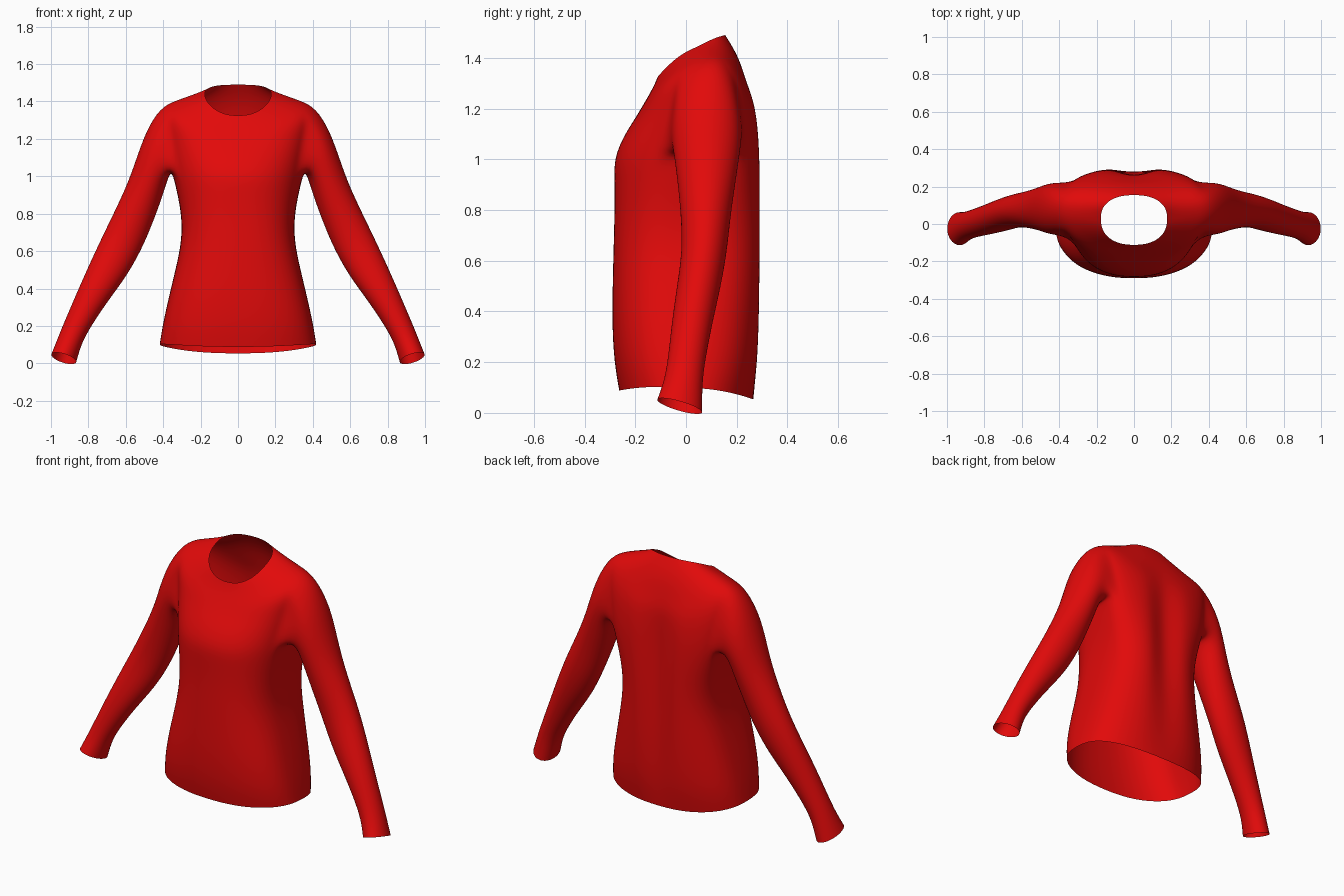
import bpy, bmesh, math
from mathutils import Vector

# Torso rings: half width, front y, back y, side y, front z, side z, back z,
# front and back roundness, spine dip
RINGS = [
    (.420, -.264, .266, .00, .088, .100, .053, .76, .78, .000),
    (.405, -.284, .290, .00, .200, .200, .190, .68, .70, .012),
    (.372, -.292, .300, .00, .350, .350, .350, .65, .66, .022),
    (.335, -.290, .306, .01, .500, .500, .500, .65, .62, .032),
    (.300, -.286, .310, .02, .660, .660, .660, .65, .58, .042),
    (.303, -.282, .310, .03, .800, .800, .800, .68, .54, .046),
    (.330, -.284, .306, .06, .920, .930, .930, .75, .50, .046),
    (.354, -.284, .300, .08, 1.005, 1.03, 1.05, .86, .48, .042),  # armpit
    (.374, -.248, .292, .085, 1.09, 1.13, 1.14, .93, .52, .034),
    (.397, -.202, .277, .09, 1.16, 1.25, 1.22, .96, .60, .020),
    (.418, -.166, .248, .085, 1.22, 1.368, 1.29, 1.0, .80, .007),  # shoulder
    (.335, -.140, .220, .065, 1.265, 1.400, 1.37, 1.0, .95, .000),
    (.250, -.122, .190, .045, 1.30, 1.422, 1.435, .95, .95, .000),
    (.178, -.112, .155, .030, 1.325, 1.438, 1.49, .85, .85, .000),  # neckline
]
ARMPIT, SHOULDER, HALF, ARM = 7, 10, 10, 3

# Sleeve rings: inner x, inner z, outer x, outer z, centre y, half depth
SLEEVE = [
    (.372, 1.00, .500, 1.23, .082, .142),
    (.405, .890, .572, 1.00, .082, .118),
    (.460, .740, .648, .835, .078, .098),
    (.520, .600, .724, .680, .074, .088),
    (.600, .460, .794, .530, .050, .086),
    (.695, .335, .856, .390, .025, .080),
    (.782, .205, .916, .250, .005, .074),
    (.836, .110, .958, .150, -.010, .074),
    (.865, .008, .998, .046, -.025, .088),
]

red = bpy.data.materials.new("red fabric")
red.diffuse_color = (.76, .003, .003, 1)

bm = bmesh.new()

# Right half of the torso, columns running from front centre to back centre
grid = []
for w, yf, yb, ys, zf, zs, zb, qf, qb, dip in RINGS:
    row = {}
    for j in range(-HALF, HALF + 1):
        a = j * math.pi / (2 * HALF)
        s = math.sin(a)
        x = 0 if abs(j) == HALF else w * math.cos(a) ** .87
        end, q = (yf, qf) if s < 0 else (yb, qb)
        y = ys + abs(s) ** q * (end - ys)
        if s > 0:
            y -= dip * math.exp(-(x / .09) ** 2)
        z = zs + (zb - zf) / 2 * s + ((zb + zf) / 2 - zs) * s * s
        row[j] = bm.verts.new((x, y, z))
    grid.append(row)

for r in range(len(RINGS) - 1):
    for j in range(-HALF, HALF):
        if ARMPIT <= r < SHOULDER and -ARM <= j < ARM:
            continue  # armhole
        bm.faces.new((grid[r][j], grid[r][j + 1], grid[r + 1][j + 1], grid[r + 1][j]))

# Armhole loop, from the armpit round the back, over the shoulder and down the front
loop = [grid[ARMPIT][j] for j in range(0, ARM)]
loop += [grid[r][ARM] for r in range(ARMPIT, SHOULDER)]
loop += [grid[SHOULDER][j] for j in range(ARM, -ARM, -1)]
loop += [grid[r][-ARM] for r in range(SHOULDER, ARMPIT, -1)]
loop += [grid[ARMPIT][j] for j in range(-ARM, 0)]

# Sleeve grown out of the armhole
n = len(loop)
for k, (xi, zi, xo, zo, yc, hd) in enumerate(SLEEVE):
    mid = Vector(((xi + xo) / 2, yc, (zi + zo) / 2))
    u = Vector(((xo - xi) / 2, 0, (zo - zi) / 2)) * 1.02
    tilt = -.025 if k == len(SLEEVE) - 1 else 0
    v = Vector((0, hd * 1.02, tilt))
    ring = []
    for i in range(n):
        t = 2 * math.pi * i / n
        ring.append(bm.verts.new(mid - u * math.cos(t) + v * math.sin(t)))
    for i in range(n):
        m = (i + 1) % n
        bm.faces.new((loop[i], loop[m], ring[m], ring[i]))
    loop = ring

for f in bm.faces:
    f.smooth = True
mesh = bpy.data.meshes.new("long_sleeved_shirt")
bm.to_mesh(mesh)
bm.free()
mesh.materials.append(red)
shirt = bpy.data.objects.new("long_sleeved_shirt", mesh)
bpy.context.collection.objects.link(shirt)

# Mirror to the other side and smooth the cloth
mir = shirt.modifiers.new("mirror", "MIRROR")
mir.use_clip = True
mir.merge_threshold = .001
sub = shirt.modifiers.new("smooth", "SUBSURF")
sub.levels = sub.render_levels = 2
